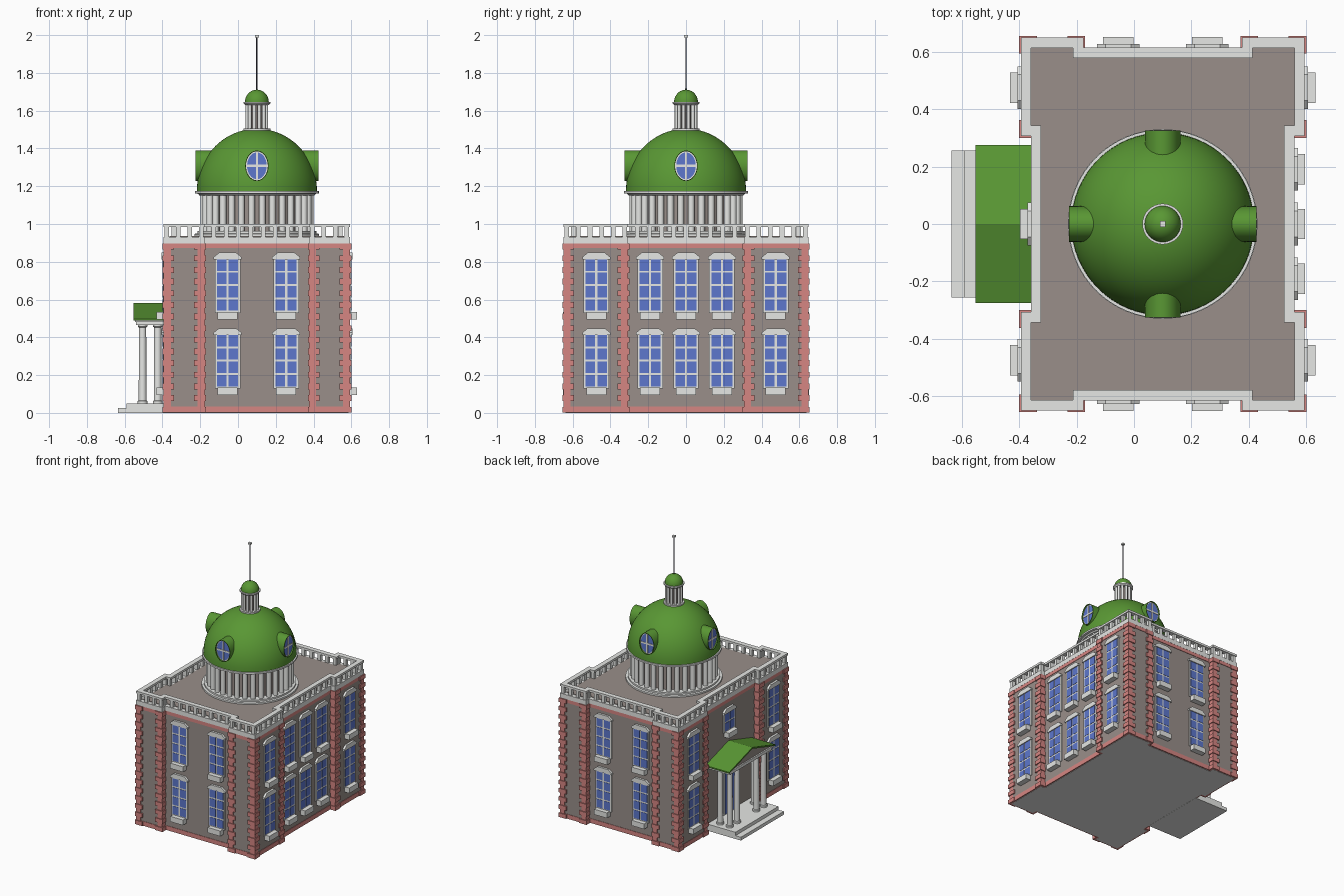
import bpy, bmesh
from math import pi, sin, cos, radians, hypot
from mathutils import Matrix, Vector

cube = bpy.data.objects.get("Cube")
if cube:
    bpy.data.objects.remove(cube, do_unlink=True)


def material(name, rgb):
    m = bpy.data.materials.new(name)
    m.use_nodes = True
    m.diffuse_color = (*rgb, 1)
    m.node_tree.nodes["Principled BSDF"].inputs["Base Color"].default_value = (*rgb, 1)
    return m


MATS = [material("wall brown grey", (.32, .275, .255)),
        material("brick red", (.67, .24, .225)),
        material("pale stone", (.80, .81, .79)),
        material("roof green", (.10, .31, .034)),
        material("window blue", (.11, .185, .61)),
        material("dark metal", (.05, .05, .075))]
WALL, RED, STONE, GREEN, GLASS, METAL = range(len(MATS))
CX = 0.1  # building axis in x


class Part:
    """Collects simple solids into one named object."""
    def __init__(self, name, matrix=Matrix()):
        self.name, self.bm, self.m = name, bmesh.new(), matrix

    def verts(self, pts):
        return [self.bm.verts.new(self.m @ Vector(p)) for p in pts]

    def face(self, vs, mat):
        self.bm.faces.new(vs).material_index = mat

    def loft(self, rings, mat, caps=True):
        rings = [self.verts(r) for r in rings]
        n = len(rings[0])
        for a, b in zip(rings, rings[1:]):
            for i in range(n):
                j = (i + 1) % n
                self.face([a[i], a[j], b[j], b[i]], mat)
        if caps:
            self.face(rings[0][::-1], mat)
            self.face(rings[-1], mat)

    def prism(self, outline, z0, z1, mat):
        self.loft([[(x, y, z) for x, y in outline] for z in (z0, z1)], mat)

    def box(self, x0, x1, y0, y1, z0, z1, mat):
        self.prism([(x0, y0), (x1, y0), (x1, y1), (x0, y1)], z0, z1, mat)

    def plate(self, outline, y0, y1, mat):
        """Upright x-z outline extruded along y."""
        self.loft([[(x, y, z) for x, z in outline] for y in (y0, y1)], mat)

    def lathe(self, profile, x, y, n, mat):
        self.loft([[(x + r * cos(2 * pi * i / n), y + r * sin(2 * pi * i / n), z)
                    for i in range(n)] for r, z in profile], mat)

    def finish(self, smooth=False):
        bmesh.ops.recalc_face_normals(self.bm, faces=self.bm.faces)
        me = bpy.data.meshes.new(self.name)
        self.bm.to_mesh(me)
        self.bm.free()
        for m in MATS:
            me.materials.append(m)
        ob = bpy.data.objects.new(self.name, me)
        bpy.context.collection.objects.link(ob)
        if smooth:
            bpy.ops.object.select_all(action='DESELECT')
            ob.select_set(True)
            bpy.context.view_layer.objects.active = ob
            bpy.ops.object.shade_smooth_by_angle(angle=radians(35))


# Floor plan: rectangle with four projecting corner pavilions
HX, HY, RX, RY, PX, PY = .49, .645, .455, .61, .28, .31


def plan(d=0):
    quad = [(RX + d, PY - d), (HX + d, PY - d), (HX + d, HY + d),
            (PX - d, HY + d), (PX - d, RY + d)]
    pts = []
    for sx, sy in ((1, 1), (-1, 1), (-1, -1), (1, -1)):
        q = [(CX + sx * x, sy * y) for x, y in quad]
        pts += q if sx * sy > 0 else q[::-1]
    return pts


p = Part("walls")
p.prism(plan(), .004, .9, WALL)
p.finish()
p = Part("ground_slab")
p.prism(plan(-.006), 0, .01, STONE)
p.finish()
p = Part("brick_bands")
p.prism(plan(.003), .002, .035, RED)
p.prism(plan(.003), .872, .898, RED)
p.finish()
p = Part("cornice")
p.prism(plan(.004), .898, .932, STONE)
p.finish()
p = Part("roof_deck")
p.prism(plan(-.028), .925, .936, WALL)
p.finish()

# Alternating quoins on every projecting corner
p = Part("quoins")
ROWS = 29
h = .895 / ROWS
for sx in (1, -1):
    for sy in (1, -1):
        for x, y, ix, iy in ((HX, HY, -1, -1), (PX, HY, 1, -1), (HX, PY, -1, 1)):
            for k in range(ROWS):
                out, size = ((.01, .052), (.004, .034))[k % 2]
                xs = sorted(CX + sx * (x + ix * t) for t in (-out, size))
                ys = sorted(sy * (y + iy * t) for t in (-out, size))
                p.box(*xs, *ys, .001 + k * h, .001 + (k + 1) * h, RED)
p.finish()

# Balustrade following the plan
p = Part("balustrade_rail")
outer, inner = plan(.004), plan(-.032)
p.loft([[(x, y, z) for x, y in o] for o, z in
        ((outer, .984), (outer, 1), (inner, 1), (inner, .984), (outer, .984))], STONE, False)
bmesh.ops.remove_doubles(p.bm, verts=p.bm.verts, dist=1e-5)
p.finish()
p = Part("balusters")
mid = plan(-.014)
for a, b in zip(mid, mid[1:] + mid[:1]):
    n = max(1, round(hypot(b[0] - a[0], b[1] - a[1]) / .066))
    for i in range(n):
        x, y = (a[k] + (b[k] - a[k]) * i / n for k in (0, 1))
        p.box(x - .012, x + .012, y - .012, y + .012, .93, .986, STONE)
p.finish()


def frame_at(x, y, angle):
    return Matrix.Translation((x, y, 0)) @ Matrix.Rotation(radians(angle), 4, 'Z')


# Windows: local -y points out of the wall
def window(name, x, y, angle, z, rows=4):
    w = Part(name, frame_at(x, y, angle))
    top = z + .046 + rows * .0705
    w.box(-.067, .067, -.008, .01, z + .035, top, STONE)
    for row in range(rows):
        for s in (-1, 1):
            c, b = s * .031, z + .046 + row * .0705
            w.box(c - .025, c + .025, -.01, 0, b, b + .06, GLASS)
    hood = [(-.074, -.01), (.074, -.01), (.074, .002), (.045, .025), (-.045, .025), (-.074, .002)]
    w.plate([(u, top + v) for u, v in hood], -.016, .01, STONE)
    w.box(-.053, .053, -.041, .01, z, z + .04, STONE)
    w.finish()


for z, level in ((.095, "lower"), (.495, "upper")):
    for s, side in ((1, "a"), (-1, "b")):
        window(f"front_window_{level}_{side}", CX + s * .155, -RY, 0, z)
        window(f"back_window_{level}_{side}", CX + s * .155, RY, 180, z)
        window(f"left_pavilion_window_{level}_{side}", CX + HX, s * .475, 90, z)
        window(f"right_pavilion_window_{level}_{side}", CX - HX, s * .475, -90, z)
        window(f"left_window_{level}_{side}", CX + RX, s * .19, 90, z)
    window(f"left_window_{level}_centre", CX + RX, 0, 90, z)
window("portico_window", CX - RX, 0, -90, .625, 2)

# Entrance under the portico
p = Part("entrance_door", frame_at(CX - RX, 0, -90))
p.box(-.085, .085, -.015, .01, .05, .4, STONE)
for s in (-1, 1):
    p.box(s * .036 - .03, s * .036 + .03, -.018, 0, .055, .37, GLASS)
p.finish()


# Portico
p = Part("portico_steps")
p.box(-.635, -.35, -.255, .255, 0, .025, STONE)
p.box(-.59, -.35, -.255, .255, .025, .05, STONE)
p.finish()
p = Part("portico_columns")
for x, y in ((-.505, .2), (-.505, .115), (-.425, .2)):
    for s in (-1, 1):
        p.lathe([(.026, .05), (.026, .062), (.021, .066), (.019, .452), (.025, .457), (.025, .468)],
                x, s * y, 16, STONE)
p.finish(True)
p = Part("portico_entablature")
p.box(-.54, -.35, -.25, .25, .465, .48, STONE)
p.box(-.545, -.35, -.262, .262, .48, .492, STONE)
p.finish()
p = Part("portico_roof", frame_at(0, 0, -90))
p.plate([(-.275, .488), (0, .57), (.275, .488), (.275, .498), (0, .581), (-.275, .498)],
        -.552, -.35, GREEN)
p.plate([(-.25, .49), (.25, .49), (0, .571)], -.535, -.35, WALL)
p.finish()

# Drum with its colonnade
p = Part("drum")
p.lathe([(.33, .932), (.33, .948), (.315, .95), (.315, .962)], CX, 0, 64, STONE)
p.lathe([(.262, .95), (.262, 1.165)], CX, 0, 64, WALL)
p.lathe([(.305, 1.152), (.312, 1.16), (.328, 1.162), (.328, 1.174)], CX, 0, 64, STONE)
p.finish(True)


def colonnade(part, count, ring, r, z0, z1):
    for i in range(count):
        a = 2 * pi * (i + .5) / count
        part.lathe([(r, z0), (r, z1)], CX + ring * cos(a), ring * sin(a), 12, STONE)


p = Part("drum_columns")
colonnade(p, 32, .283, .0175, .96, 1.155)
p.finish(True)

# Dome
p = Part("dome")
p.lathe([(.318 * cos(t), 1.174 + .33 * sin(t)) for t in (radians(85) * i / 20 for i in range(21))],
        CX, 0, 64, GREEN)
p.finish(True)


def ellipse(rx, rz, n=32):
    return [(rx * cos(2 * pi * i / n), 1.308 + rz * sin(2 * pi * i / n)) for i in range(n)]


# Four oval dormers with glazing set inside a green hood
for k, side in enumerate(("front", "left", "back", "right")):
    p = Part(f"{side}_dormer", frame_at(CX, 0, 90 * k))
    p.loft([[(x, y, z) for x, z in ellipse(rx, rz)] for rx, rz, y in
            ((.062, .081, -.2), (.062, .081, -.326), (.058, .077, -.326), (.058, .077, -.312))],
           GREEN)
    p.plate(ellipse(.058, .077), -.316, -.3, STONE)
    p.plate(ellipse(.052, .071), -.318, -.3, GLASS)
    p.box(-.006, .006, -.321, -.3, 1.236, 1.38, STONE)
    p.box(-.053, .053, -.321, -.3, 1.302, 1.314, STONE)
    p.finish(True)

# Lantern, cap and mast
p = Part("lantern")
p.lathe([(.071, 1.485), (.071, 1.505)], CX, 0, 32, STONE)
p.lathe([(.034, 1.5), (.034, 1.64)], CX, 0, 24, WALL)
p.lathe([(.062, 1.63), (.071, 1.638), (.071, 1.647)], CX, 0, 32, STONE)
colonnade(p, 12, .052, .0095, 1.503, 1.634)
p.finish(True)
p = Part("lantern_cap")
p.lathe([(.063 * cos(t), 1.646 + .065 * sin(t)) for t in (radians(87) * i / 10 for i in range(11))],
        CX, 0, 32, GREEN)
p.finish(True)
p = Part("mast")
p.lathe([(.004, 1.7), (.0035, 1.99)], CX, 0, 8, METAL)
p.box(CX - .01, CX + .01, -.01, .01, 1.988, 2, STONE)
p.finish()
